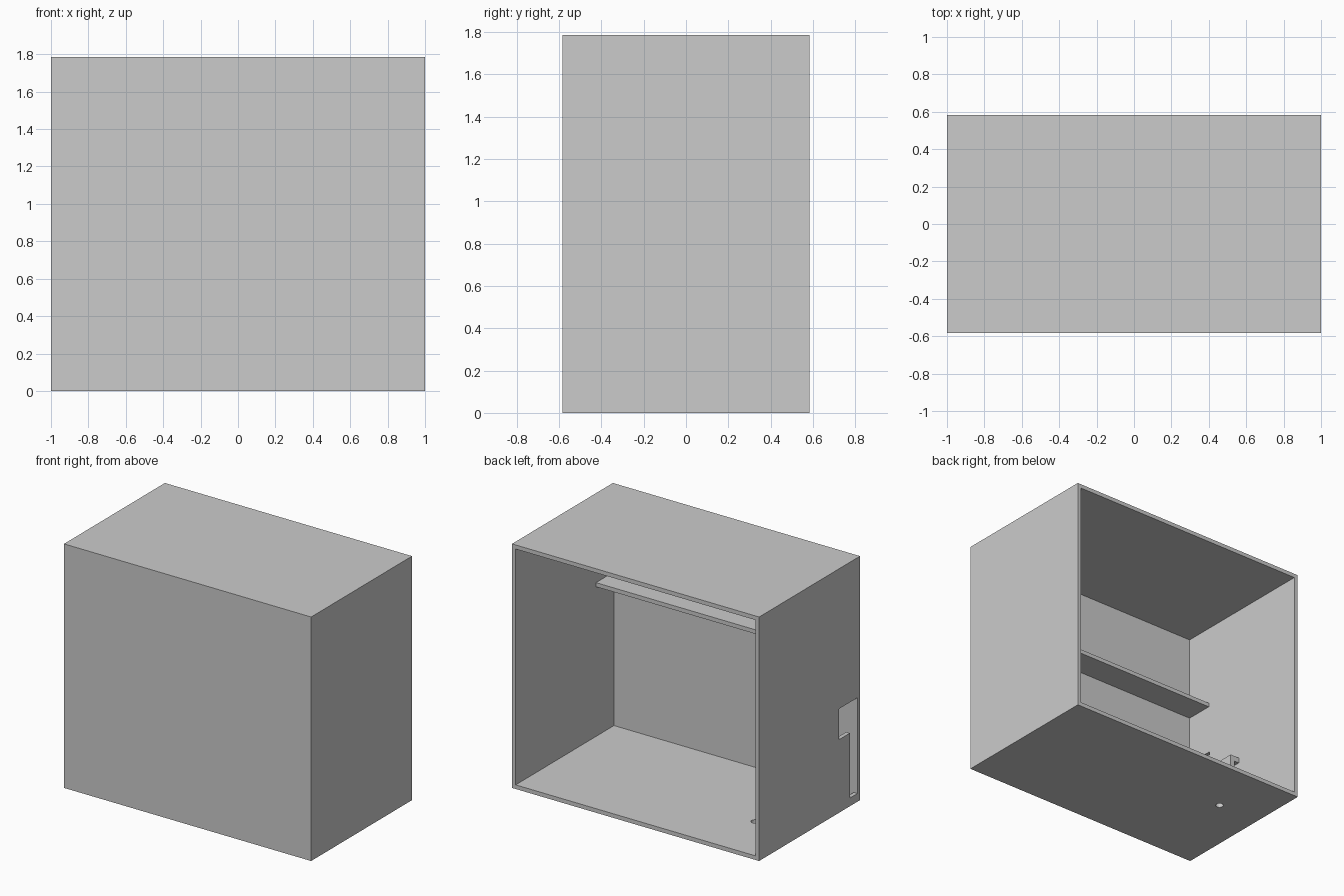
import bpy
import bmesh
from mathutils import Matrix, Vector

cube = bpy.data.objects.get("Cube")
if cube:
    bpy.data.objects.remove(cube, do_unlink=True)

# Overall half width, half depth, height and board thickness
W, D, H, T = 1.0, 0.583, 1.785, 0.03

grey = bpy.data.materials.new("plain grey")
grey.use_nodes = True
colour = (0.6, 0.6, 0.6, 1)
grey.diffuse_color = colour
grey.node_tree.nodes["Principled BSDF"].inputs["Base Color"].default_value = colour


def finish(name, bm):
    bmesh.ops.recalc_face_normals(bm, faces=bm.faces)
    mesh = bpy.data.meshes.new(name)
    bm.to_mesh(mesh)
    bm.free()
    mesh.materials.append(grey)
    obj = bpy.data.objects.new(name, mesh)
    bpy.context.collection.objects.link(obj)
    return obj


def box(name, low, high):
    low, high = Vector(low), Vector(high)
    bm = bmesh.new()
    bmesh.ops.create_cube(bm, size=1, matrix=Matrix.Translation((low + high) / 2)
                          @ Matrix.Diagonal((*(high - low), 1)))
    return finish(name, bm)


def prism(name, start, axis, profile):
    """Extrude a closed outline: first point at start, along axis."""
    bm = bmesh.new()
    face = bm.faces.new([bm.verts.new(Vector(start) + Vector(p)) for p in profile])
    made = bmesh.ops.extrude_face_region(bm, geom=[face])["geom"]
    bmesh.ops.translate(bm, vec=axis, verts=[v for v in made if isinstance(v, bmesh.types.BMVert)])
    return finish(name, bm)


def cut(target, cutter):
    cutter.hide_render = True
    mod = target.modifiers.new("cut", "BOOLEAN")
    mod.operation, mod.solver, mod.object = "DIFFERENCE", "EXACT", cutter
    bpy.context.view_layer.objects.active = target
    bpy.ops.object.modifier_apply(modifier=mod.name)
    bpy.data.objects.remove(cutter, do_unlink=True)


# Cabinet shell, open at the back
shell = box("cabinet_shell", (-W, -D, 0), (W, D, H))
cut(shell, box("cavity_cutter", (T - W, T - D, T), (W - T, D + T, H - T)))

# L-shaped opening in the side wall, behind the front panel
front, step, rear = T - D, -0.466, -0.338
outline = [(0, front, 0.06), (0, step, 0.06), (0, step, 0.535),
           (0, rear, 0.535), (0, rear, 0.76), (0, front, 0.76)]
cut(shell, prism("side_cutter", (-W - T, 0, 0), (T * 2.5, 0, 0), outline))

# Round hole through the floor
bm = bmesh.new()
bmesh.ops.create_cone(bm, cap_ends=True, segments=32, radius1=0.027, radius2=0.027,
                      depth=4 * T, matrix=Matrix.Translation((-0.658, 0.143, 0)))
cut(shell, finish("hole_cutter", bm))

# Narrow shelf along the front panel
box("shelf", (T - W, T - D, 1.125), (W - T, -0.345, 1.155))

# Hooked bracket on the inner side wall
hook = [(0, 0, 0), (0.073, 0, 0), (0.073, 0, -0.15),
        (0.04, 0, -0.15), (0.04, 0, -0.04), (0, 0, -0.04)]
prism("wall_bracket", (T - W, -0.02, 0.57), (0, -0.18, 0), hook)
